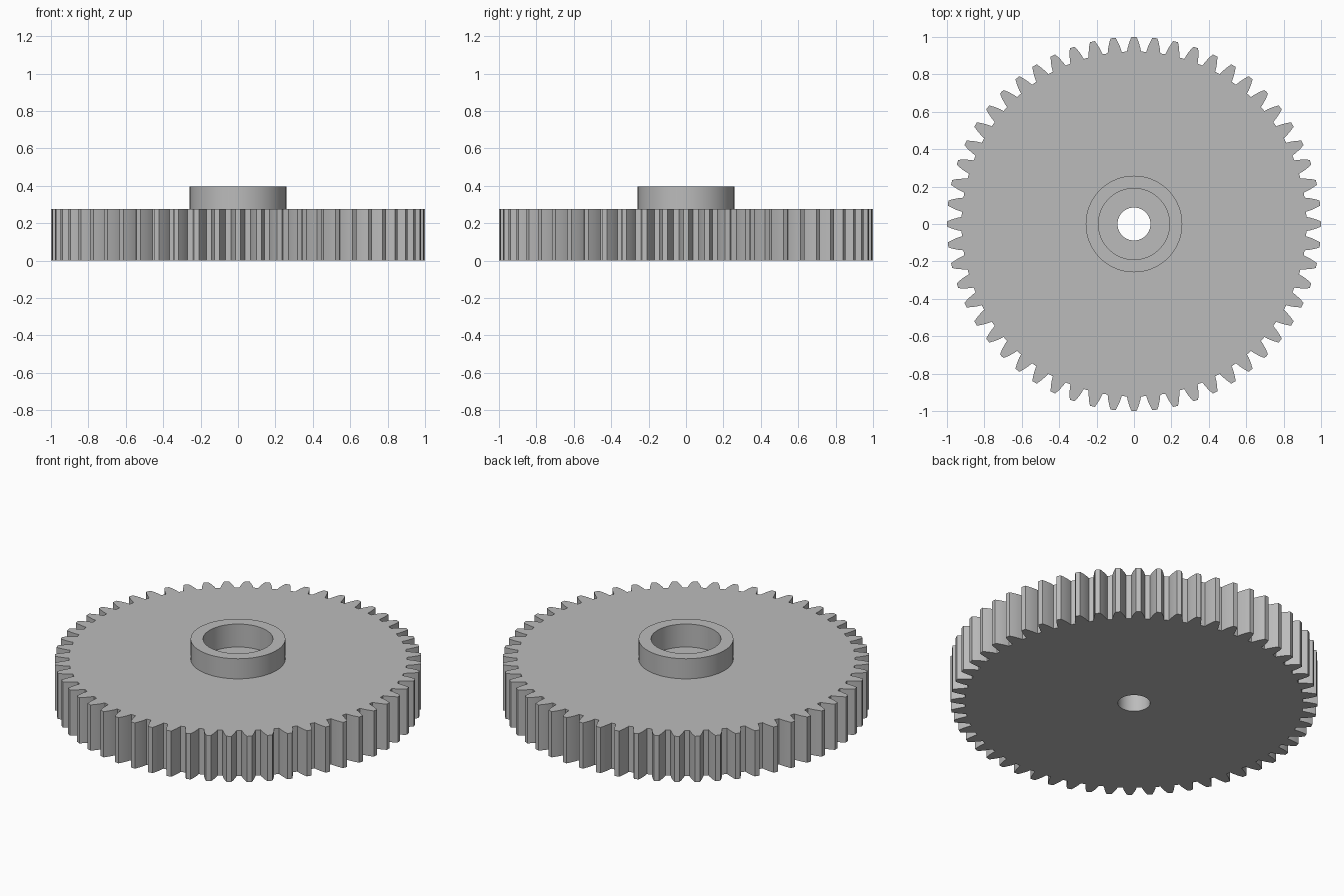
import bpy, bmesh, math

cube = bpy.data.objects.get("Cube")
if cube:
    bpy.data.objects.remove(cube, do_unlink=True)

# Gear proportions
TEETH = 56
MODULE = 2 / (TEETH + 2)
TIP_R = 1.0
PITCH_R = MODULE * TEETH / 2
ROOT_R = PITCH_R - 1.25 * MODULE
PRESSURE = math.radians(20)
BASE_R = PITCH_R * math.cos(PRESSURE)
FLANK_STEPS = 5

WHEEL_TOP, HUB_TOP, RECESS_FLOOR = 0.275, 0.396, 0.258
HUB_R, RECESS_R, BORE_R = 0.258, 0.19, 0.088


def involute(angle):
    return math.tan(angle) - angle


def half_angle(radius):
    """Half the angular width of an involute tooth at a radius."""
    return (math.pi / (2 * TEETH) + involute(PRESSURE)
            - involute(math.acos(BASE_R / radius)))


# Outline of the teeth as (angle, radius) pairs
flank = []
for i in range(FLANK_STEPS):
    r = ROOT_R + (TIP_R - ROOT_R) * i / (FLANK_STEPS - 1)
    flank.append((half_angle(r), r))
tooth = ([(-a, r) for a, r in flank] + [(0, TIP_R)]
         + [(a, r) for a, r in reversed(flank)]
         + [(math.pi / TEETH, ROOT_R)])
outline = [(a + t * math.tau / TEETH, r) for t in range(TEETH) for a, r in tooth]

bm = bmesh.new()


def ring(z, radius=None):
    """Loop of vertices: a circle, or the tooth outline if no radius is given."""
    return [bm.verts.new(((radius or r) * math.cos(a), (radius or r) * math.sin(a), z))
            for a, r in outline]


# Rings in order around the cross-section: teeth, hub, recess and bore
rings = [ring(0), ring(WHEEL_TOP),
         ring(WHEEL_TOP, HUB_R), ring(HUB_TOP, HUB_R),
         ring(HUB_TOP, RECESS_R), ring(RECESS_FLOOR, RECESS_R),
         ring(RECESS_FLOOR, BORE_R), ring(0, BORE_R)]
count = len(outline)
for k, lower in enumerate(rings):
    upper = rings[(k + 1) % len(rings)]
    for i in range(count):
        j = (i + 1) % count
        bm.faces.new((lower[i], lower[j], upper[j], upper[i]))
bmesh.ops.recalc_face_normals(bm, faces=bm.faces)

mesh = bpy.data.meshes.new("spur_gear")
bm.to_mesh(mesh)
bm.free()
gear = bpy.data.objects.new("spur_gear", mesh)
bpy.context.collection.objects.link(gear)

# Plain grey
grey = bpy.data.materials.new("grey")
grey.use_nodes = True
color = (0.5, 0.5, 0.5, 1)
grey.diffuse_color = color
grey.node_tree.nodes["Principled BSDF"].inputs["Base Color"].default_value = color
mesh.materials.append(grey)

# Smooth hub and bore, crisp edges
bpy.ops.object.select_all(action="DESELECT")
gear.select_set(True)
bpy.context.view_layer.objects.active = gear
bpy.ops.object.shade_smooth_by_angle(angle=math.radians(30))
